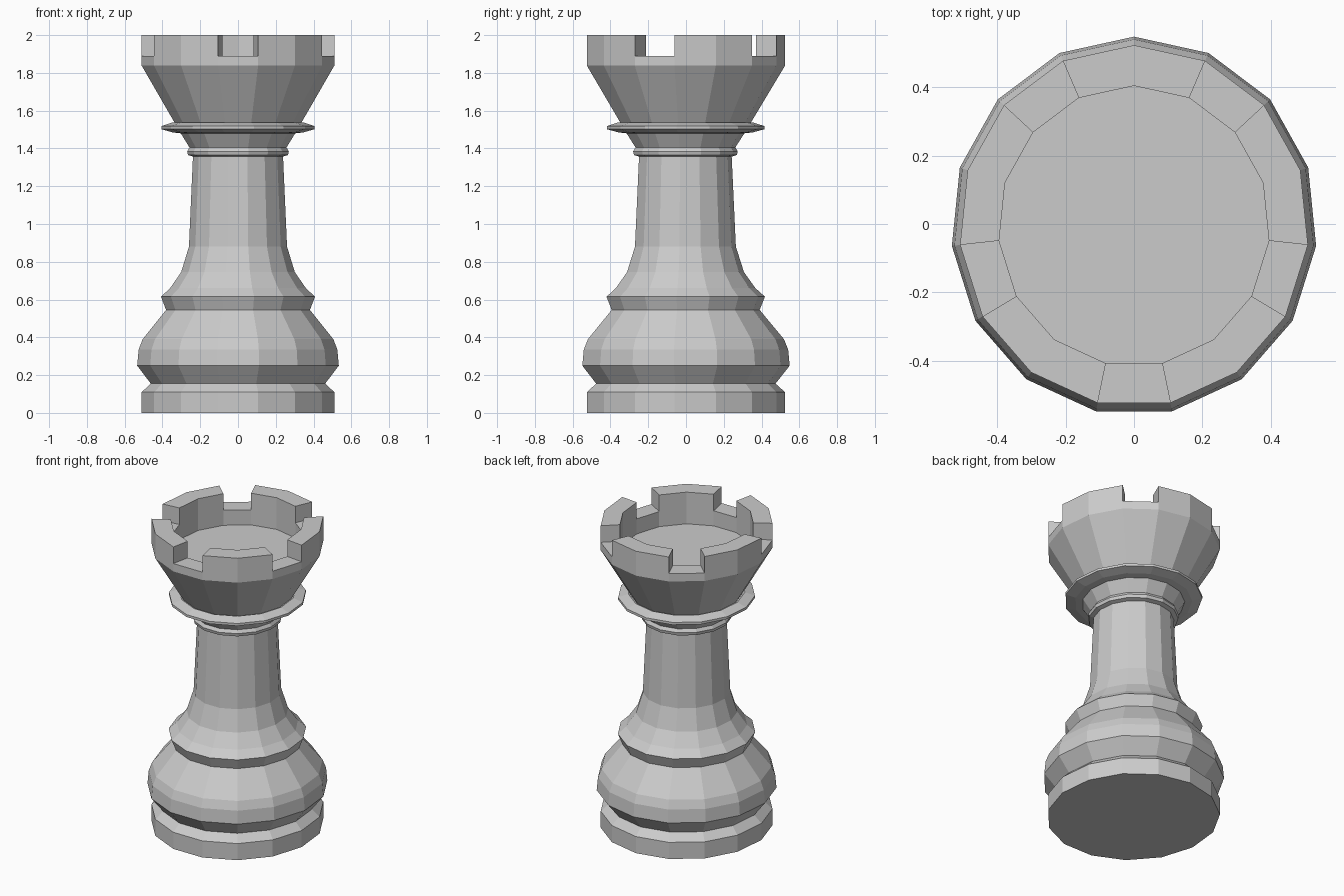
import bpy, bmesh
from math import sin, cos, radians

if "Cube" in bpy.data.objects:
    bpy.data.objects.remove(bpy.data.objects["Cube"])

SIDES = 15
X_SCALE = 0.967      # slightly oval in plan
Y_SHIFT = -0.006     # centres the odd-sided outline
RIM_Z, TOP_Z = 1.89, 2.0

# Lathe profile (radius, height): foot, belly, stem, neck ring, collar, cup, hollow
PROFILE = [
    (0.53, 0.0), (0.53, 0.11), (0.48, 0.155),
    (0.555, 0.25), (0.547, 0.335), (0.525, 0.39), (0.396, 0.545),
    (0.424, 0.615), (0.374, 0.66), (0.313, 0.745), (0.27, 0.88), (0.248, 1.357),
    (0.275, 1.365), (0.28, 1.385), (0.267, 1.405), (0.315, 1.48),
    (0.36, 1.485), (0.422, 1.502), (0.422, 1.518), (0.36, 1.538), (0.347, 1.533),
    (0.53, 1.838), (0.53, RIM_Z), (0.411, RIM_Z), (0.411, 1.79),
]
RIM_BAND = PROFILE.index((0.53, RIM_Z))


def ring(bm, r, z):
    step = radians(360 / SIDES)
    return [bm.verts.new((X_SCALE * r * sin(k * step), r * cos(k * step) + Y_SHIFT, z))
            for k in range(SIDES)]


bm = bmesh.new()
rings = [ring(bm, r, z) for r, z in PROFILE]

# Bottom cap and hollow floor
bm.faces.new(rings[0])
bm.faces.new(rings[-1])

# Side bands; remember the flat rim faces
rim = []
for i in range(len(rings) - 1):
    a, b = rings[i], rings[i + 1]
    for k in range(SIDES):
        n = (k + 1) % SIDES
        face = bm.faces.new((a[k], a[n], b[n], b[k]))
        if i == RIM_BAND:
            rim.append(face)

# Battlements: raise two of every three rim segments
raised = [f for k, f in enumerate(rim) if k % 3 != 1]
bmesh.ops.recalc_face_normals(bm, faces=bm.faces)
result = bmesh.ops.extrude_face_region(bm, geom=raised)
top_verts = [g for g in result["geom"] if isinstance(g, bmesh.types.BMVert)]
bmesh.ops.translate(bm, verts=top_verts, vec=(0, 0, TOP_Z - RIM_Z))
leftover = [f for f in raised if f.is_valid]
if leftover:
    bmesh.ops.delete(bm, geom=leftover, context='FACES')
bmesh.ops.recalc_face_normals(bm, faces=bm.faces)

mesh = bpy.data.meshes.new("rook_tower")
bm.to_mesh(mesh)
bm.free()
bpy.context.collection.objects.link(bpy.data.objects.new("rook_tower", mesh))
